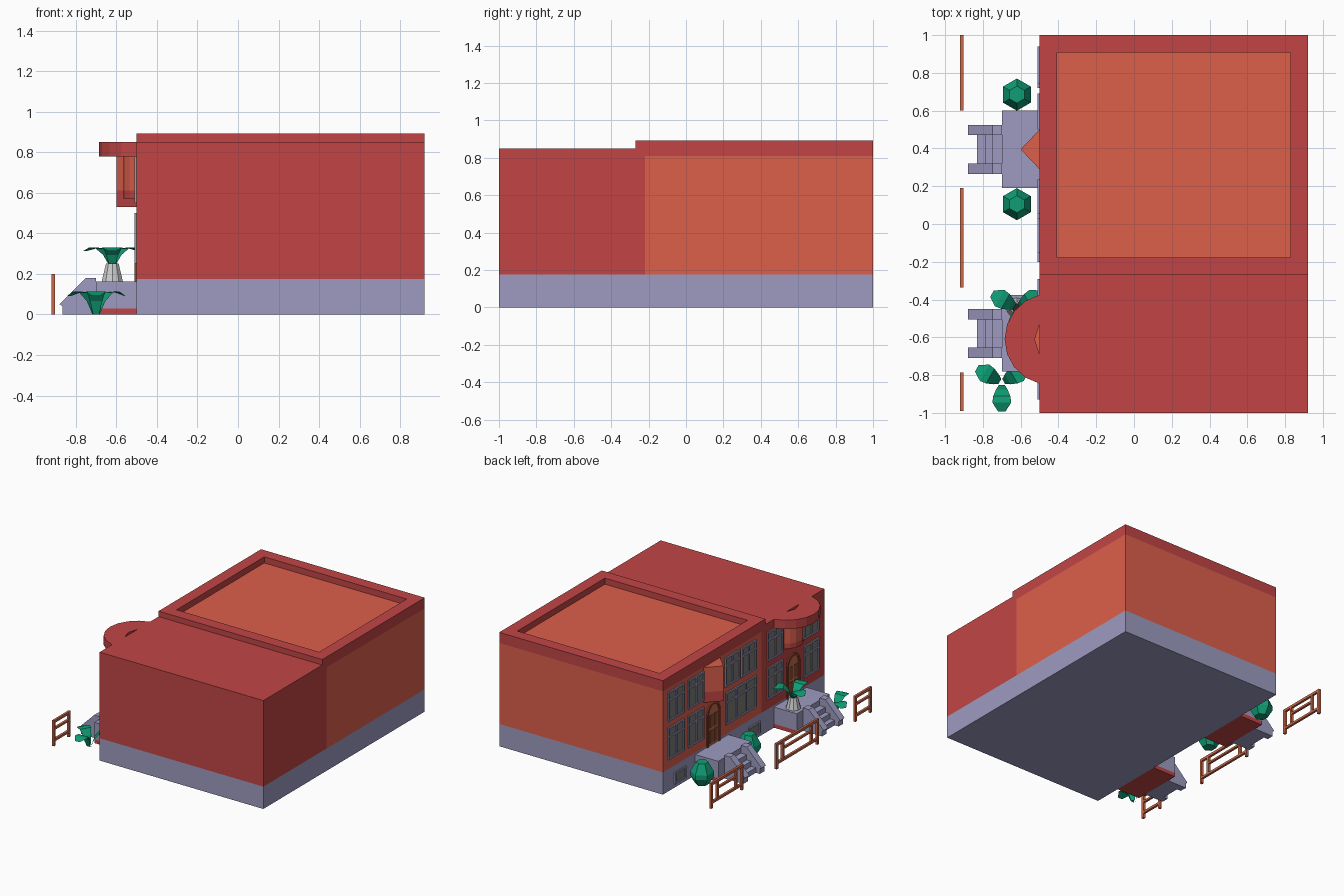
import bpy, bmesh
from math import sin, cos, pi, radians, asin

if "Cube" in bpy.data.objects:
    bpy.data.objects.remove(bpy.data.objects["Cube"])

def mat(name, r, g, b):
    m = bpy.data.materials.new(name)
    m.diffuse_color = (r, g, b, 1)
    m.use_nodes = True
    m.node_tree.nodes["Principled BSDF"].inputs["Base Color"].default_value = m.diffuse_color
    return m

RED = mat("red", .54, .06, .06)
ORANGE = mat("orange", .72, .115, .07)
STONE = mat("stone", .34, .33, .53)
GREEN = mat("green", .005, .34, .18)
WOOD = mat("wood", .58, .14, .07)
BROWN = mat("brown", .26, .07, .03)
GLASS = mat("glass", .2, .2, .19)
WHITE = mat("white", .75, .75, .78)
SOIL = mat("soil", .02, .02, .02)

def finish(name, bm, *mats, normals=True):
    if normals:
        bmesh.ops.recalc_face_normals(bm, faces=bm.faces[:])
    me = bpy.data.meshes.new(name)
    bm.to_mesh(me)
    bm.free()
    for m in mats:
        me.materials.append(m)
    ob = bpy.data.objects.new(name, me)
    bpy.context.collection.objects.link(ob)
    return ob

def add_prism(bm, pts, axis, a, b):
    """Extrude a 2D outline along x, y or z from a to b."""
    def co(p, t):
        return {'x': (t, p[0], p[1]), 'y': (p[0], t, p[1]), 'z': (p[0], p[1], t)}[axis]
    lo = [bm.verts.new(co(p, a)) for p in pts]
    hi = [bm.verts.new(co(p, b)) for p in pts]
    n = len(pts)
    bm.faces.new(lo[::-1])
    bm.faces.new(hi)
    for i in range(n):
        j = (i + 1) % n
        bm.faces.new((lo[i], lo[j], hi[j], hi[i]))

def prism(name, pts, axis, a, b, m):
    bm = bmesh.new()
    add_prism(bm, pts, axis, a, b)
    return finish(name, bm, m)

def boxes(name, m, *ext):
    """Each extent is x0, x1, y0, y1, z0, z1."""
    bm = bmesh.new()
    for x0, x1, y0, y1, z0, z1 in ext:
        add_prism(bm, [(x0, y0), (x1, y0), (x1, y1), (x0, y1)], 'z', z0, z1)
    return finish(name, bm, m)

def lathe(name, prof, n, x, y, m):
    bm = bmesh.new()
    rings = [[bm.verts.new((x + r * sin(2 * pi * i / n), y + r * cos(2 * pi * i / n), z))
              for i in range(n)] for r, z in prof]
    for A, B in zip(rings, rings[1:]):
        for i in range(n):
            bm.faces.new((A[i], A[(i + 1) % n], B[(i + 1) % n], B[i]))
    bm.faces.new(rings[0])
    bm.faces.new(rings[-1])
    return finish(name, bm, m)

def arc(cy, half, depth, n):
    """Bulge out of the facade, as (x, y) points."""
    R = (half ** 2 + depth ** 2) / (2 * depth)
    a = asin(half / R)
    return [(-.5 - depth + R - R * cos(-a + 2 * a * i / n), cy + R * sin(-a + 2 * a * i / n))
            for i in range(n + 1)]

# main volumes
boxes("basement", STONE, (-.5, .92, -1, 1, 0, .175))
prism("red_house", [(-1, .175), (-.22, .175), (-.22, .81), (-.27, .81), (-.27, .85), (-1, .85)],
      'x', -.5, .92, RED)
boxes("orange_house", ORANGE, (-.5, .92, -.22, 1, .175, .81))

# parapet with sunken roof
bm = bmesh.new()
add_prism(bm, [(-.5, -.27), (.92, -.27), (.92, 1), (-.5, 1)], 'z', .81, .893)
bmesh.ops.recalc_face_normals(bm, faces=bm.faces[:])
top = max(bm.faces, key=lambda f: f.calc_center_median().z)
bmesh.ops.inset_region(bm, faces=[top], thickness=.13)
walls = bmesh.ops.extrude_discrete_faces(bm, faces=[top])["faces"]
for f in walls:
    f.material_index = 1
    for v in f.verts:
        v.co.z = .845
finish("parapet", bm, RED, ORANGE)

# round bay with canopy
DY = -.61
canopy = arc(DY, .235, .185, 8) + [(-.5, DY + .08), (-.525, DY), (-.5, DY - .08)]
prism("canopy", canopy, 'z', .78, .85, RED)
bay = arc(DY, .11, .065, 6)
prism("round_bay_sill", bay, 'z', .57, .61, RED)
prism("round_bay", bay, 'z', .61, .78, ORANGE)

# pointed bay
DY2 = .395
point = [(-.5, DY2 - .105), (-.5, DY2 + .105), (-.6, DY2)]
prism("pointed_bay_sill", point, 'z', .53, .61, RED)
prism("pointed_bay", point, 'z', .61, .805, ORANGE)

# stoops and doors
def arch(cy, r, z0, z1):
    return [(cy - r, z0)] + [(cy - r * cos(pi * i / 8), z1 - r + r * sin(pi * i / 8))
                             for i in range(9)] + [(cy + r, z0)]

RAIL = [(-.7, 0), (-.865, 0), (-.865, .04), (-.88, .05), (-.75, .18), (-.7, .18)]
STEPS = [(-.7, 0), (-.83, 0), (-.83, .04), (-.79, .04), (-.79, .08), (-.75, .08),
         (-.75, .12), (-.7, .12)]
for tag, cy, py0, py1 in (("left", DY2, .19, .6), ("right", -.58, -.78, -.375)):
    boxes(tag + "_stoop_base", RED, (-.7, -.5, py0, py1, 0, .03))
    boxes(tag + "_stoop", STONE, (-.7, -.5, py0, py1, .03, .162))
    prism(tag + "_steps", STEPS, 'y', cy - .075, cy + .075, STONE)
    for s in (-1, 1):
        a, b = sorted((cy + s * .075, cy + s * .13))
        prism(tag + "_stair_side", RAIL, 'y', a, b, STONE)
for tag, cy in (("left", DY2 - .015), ("right", DY)):
    prism(tag + "_door_frame", arch(cy, .08, .162, .495) + arch(cy, .062, .162, .477)[::-1],
          'x', -.51, -.495, BROWN)
    prism(tag + "_door", arch(cy, .062, .162, .477), 'x', -.503, -.495, WOOD)
    boxes(tag + "_door_panels", BROWN,
          *[(-.506, -.5, cy + o - .02, cy + o + .02, z, z + .1)
            for o in (-.028, .028) for z in (.18, .3)])

# windows
def window(name, y0, y1, z0, z1, cols=2, transom=True):
    boxes(name + "_glass", GLASS, (-.503, -.495, y0, y1, z0, z1))
    t = .013
    bars = [(y0, y1, z0, z0 + t), (y0, y1, z1 - t, z1)]
    bars += [(y, y + t, z0, z1) for y in (y0 + (y1 - y0 - t) * i / cols for i in range(cols + 1))]
    if transom:
        h = z0 + (z1 - z0) * .68
        bars.append((y0, y1, h, h + t))
    boxes(name + "_frame", STONE, *[(-.51, -.497) + b for b in bars])

for y0, y1 in ((.74, .94), (.5, .69), (-.48, -.29), (-.93, -.74)):
    window("lower_window", y0, y1, .25, .5)
    window("upper_window", y0, y1, .55, .78)
window("upper_window", .055, .235, .55, .78)
window("upper_window", -.15, .03, .55, .78)
window("wide_window", -.15, .225, .25, .5, cols=3)
window("basement_window", .72, .86, .03, .12, 1, False)
window("basement_window", -.2, -.06, .03, .12, 1, False)

# round bushes
for y in (.685, .105):
    lathe("bush", [(.05, 0), (.085, .06), (.085, .095), (.045, .17)], 6, -.62, y, GREEN)

# leafy plants
def plant(name, x, y, z, zs):
    bm = bmesh.new()
    for ang in (-90, 30, 150):
        c, s = cos(radians(ang)), sin(radians(ang))
        rows = []
        for r, h, w in ((.012, 0, .015), (.035, .065, .03), (.07, .108, .045),
                        (.105, .112, .05), (.152, .092, .02)):
            rows.append([bm.verts.new((x + r * c - k * w * s, y + r * s + k * w * c, z + h * zs))
                         for k in (-1, 1)])
        for A, B in zip(rows, rows[1:]):
            bm.faces.new((A[0], B[0], B[1], A[1]))
    finish(name, bm, GREEN, normals=False)

plant("ground_plant", -.70, -.84, 0, 1)
plant("pot_plant", -.62, -.445, .245, .75)
lathe("pot", [(.055, .162), (.033, .25)], 10, -.62, -.445, WHITE)
lathe("soil", [(.026, .245), (.026, .252)], 10, -.62, -.445, SOIL)

# fences
for y0, y1 in ((.6, 1), (-.335, .19), (-.99, -.785)):
    t, g = .02, .075
    parts = [(y0, y0 + t, 0, .2), (y1 - t, y1, 0, .2), (y0, y1, .18, .2), (y0, y1, .035, .053)]
    if y1 - y0 > .3:
        parts += [(y0 + g, y0 + g + t, .05, .18), (y1 - g - t, y1 - g, .05, .18),
                  (y0 + g, y1 - g, .125, .14)]
    else:
        parts.append((y0, y1, .125, .14))
    boxes("fence", WOOD, *[(-.92, -.902) + p for p in parts])
